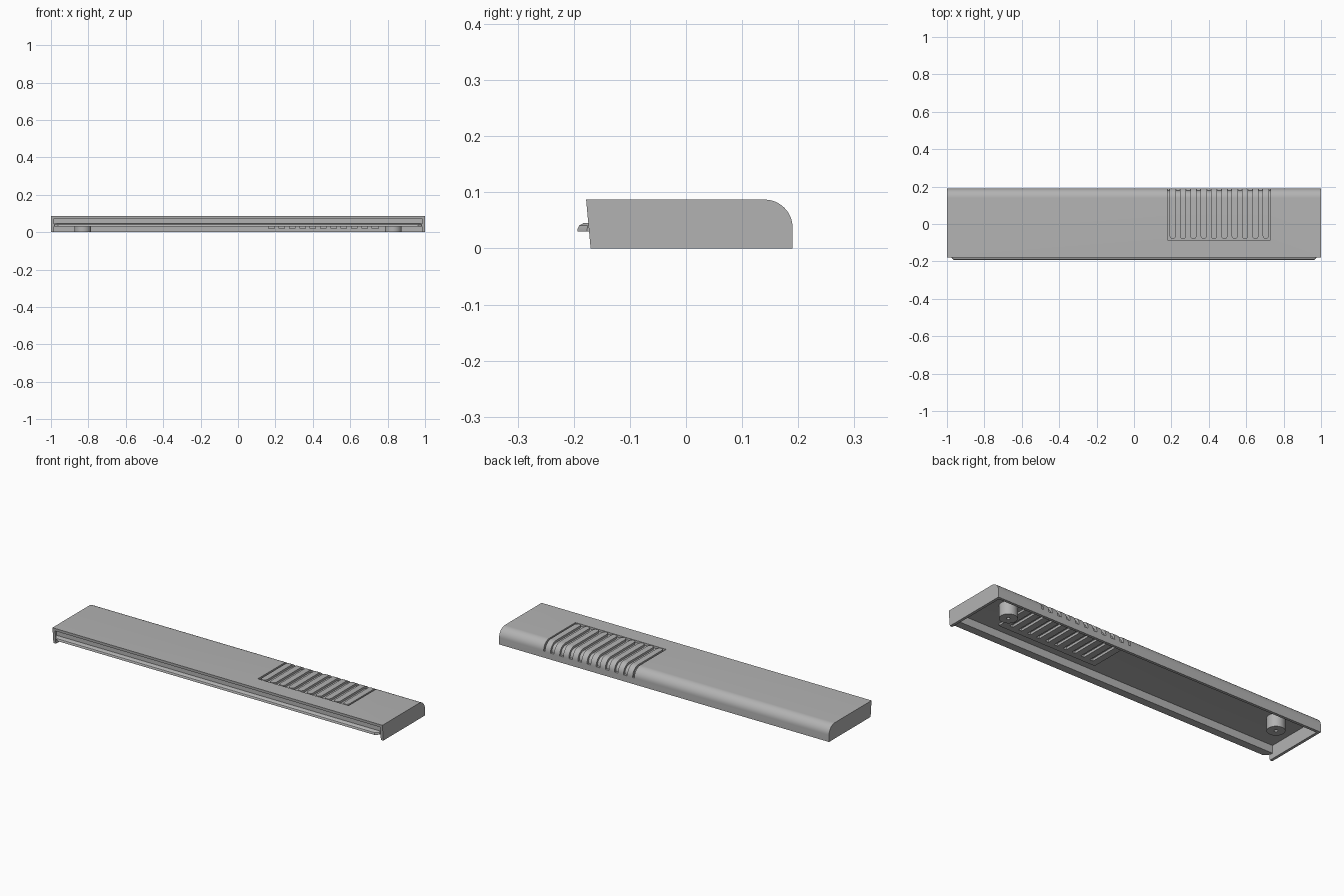
import bpy, bmesh, math

if "Cube" in bpy.data.objects:
    bpy.data.objects.remove(bpy.data.objects["Cube"])

TOP, BACK, RADIUS, WALL = 0.087, 0.19, 0.05, 0.015
VENT_LEFT, VENT_RIGHT, VENT_FRONT, VENT_LOW = 0.18, 0.73, -0.085, 0.035
SLATS, SLAT_R, PITCH, FIRST = 10, 0.0165, 0.0553, 0.207

grey = bpy.data.materials.new("grey plastic")
grey.use_nodes = True
grey.diffuse_color = (0.45, 0.45, 0.45, 1)
grey.node_tree.nodes["Principled BSDF"].inputs["Base Color"].default_value = grey.diffuse_color


def finish(name, bm):
    bmesh.ops.recalc_face_normals(bm, faces=bm.faces)
    mesh = bpy.data.meshes.new(name)
    bm.to_mesh(mesh)
    bm.free()
    mesh.materials.append(grey)
    obj = bpy.data.objects.new(name, mesh)
    bpy.context.collection.objects.link(obj)
    smooth(obj)
    return obj


def smooth(obj):
    bpy.ops.object.select_all(action='DESELECT')
    obj.select_set(True)
    bpy.context.view_layer.objects.active = obj
    bpy.ops.object.shade_smooth_by_angle(angle=math.radians(30))


def loft(name, sections):
    """Join matching (y, z) profiles placed along x."""
    bm = bmesh.new()
    rings = [[bm.verts.new((x, y, z)) for y, z in prof] for x, prof in sections]
    bm.faces.new(rings[0])
    bm.faces.new(rings[-1])
    n = len(rings[0])
    for a, b in zip(rings, rings[1:]):
        for i in range(n):
            j = (i + 1) % n
            bm.faces.new((a[i], a[j], b[j], b[i]))
    return finish(name, bm)


def extrude(name, profile, x0, x1):
    return loft(name, [(x0, profile), (x1, profile)])


def path(depth, y0, z0):
    """Line over the top and round the back, set in by depth."""
    r = RADIUS - depth
    arc = [math.radians(90 - 90 * i / 12) for i in range(13)]
    return ([(y0, TOP - depth)]
            + [(BACK - RADIUS + r * math.cos(a), TOP - RADIUS + r * math.sin(a)) for a in arc]
            + [(BACK - depth, z0)])


def strip(d0, d1, y0, z0):
    return path(d0, y0, z0) + path(d1, y0, z0)[::-1]


# Curved cover, open below, with the vent opening cut out
cover_profile = path(0, -0.178, 0) + path(WALL, -0.1765, 0)[::-1]
cover = extrude("cover", cover_profile, -0.99, 0.99)
cutter = extrude("vent_cutter", strip(-0.02, 0.03, VENT_FRONT, VENT_LOW), VENT_LEFT, VENT_RIGHT)
cut = cover.modifiers.new("vent", 'BOOLEAN')
cut.operation, cut.solver, cut.object = 'DIFFERENCE', 'EXACT', cutter
bpy.context.view_layer.objects.active = cover
bpy.ops.object.modifier_apply(modifier="vent")
bpy.data.objects.remove(cutter)
smooth(cover)

# End walls
for side, s in (("left", 1), ("right", -1)):
    extrude(side + "_end_wall", path(0, -0.178, 0) + [(-0.17, 0)], s * (1 - WALL), s)

# Front panel set back under the rim, and the lip below it
extrude("front_panel", [(-0.15, 0.075), (-0.166, 0.075), (-0.166, 0.03), (-0.15, 0.03)], -0.988, 0.988)
lip_back = [(-0.16, 0.03), (-0.16, 0.045)]
lip_full = lip_back + [(-0.183, 0.045), (-0.19, 0.041), (-0.193, 0.035), (-0.193, 0.03)]
lip_end = lip_back + [(-0.172, 0.045), (-0.175, 0.041), (-0.176, 0.035), (-0.176, 0.03)]
loft("front_lip", [(-0.982, lip_end), (-0.962, lip_full), (0.962, lip_full), (0.982, lip_end)])

# Sunken vent floor: a front bar, and a channel between each pair of slats
centres = [FIRST + i * PITCH for i in range(SLATS)]
floor = strip(0.012, 0.026, -0.07, 0.02)
extrude("vent_floor_front", [(-0.1, TOP - 0.012), (-0.068, TOP - 0.012),
                             (-0.068, TOP - 0.026), (-0.1, TOP - 0.026)], 0.16, 0.755)
half_gap = 0.01
starts = [0.16] + [c + half_gap for c in centres]
ends = [c - half_gap for c in centres] + [0.755]
for i, (a, b) in enumerate(zip(starts, ends)):
    extrude(f"vent_channel_{i + 1}", floor, a, b)

# Raised slats with rounded front ends, wrapping over the back edge
for i, c in enumerate(centres):
    sections = []
    for k in range(13):
        a = math.pi * k / 12
        y0 = -0.08 + SLAT_R * (1 - math.sin(a))
        sections.append((c - SLAT_R * math.cos(a), strip(0, 0.013, y0, VENT_LOW - 0.002)))
    loft(f"vent_slat_{i + 1}", sections)


# Screw posts under the cover, with a small blind hole
def screw_post(name, x):
    bm = bmesh.new()
    bmesh.ops.create_cone(bm, cap_ends=True, segments=32, radius1=0.045, radius2=0.045, depth=0.076)
    bmesh.ops.translate(bm, verts=bm.verts, vec=(x, 0.06, 0.04))
    base = [f for f in bm.faces if f.normal.z < -0.9]
    bmesh.ops.inset_region(bm, faces=base, thickness=0.036)
    hole = bmesh.ops.extrude_face_region(bm, geom=base)
    bmesh.ops.delete(bm, geom=base, context='FACES_ONLY')
    verts = [g for g in hole["geom"] if isinstance(g, bmesh.types.BMVert)]
    bmesh.ops.translate(bm, verts=verts, vec=(0, 0, 0.03))
    finish(name, bm)


screw_post("left_screw_post", 0.83)
screw_post("right_screw_post", -0.83)
